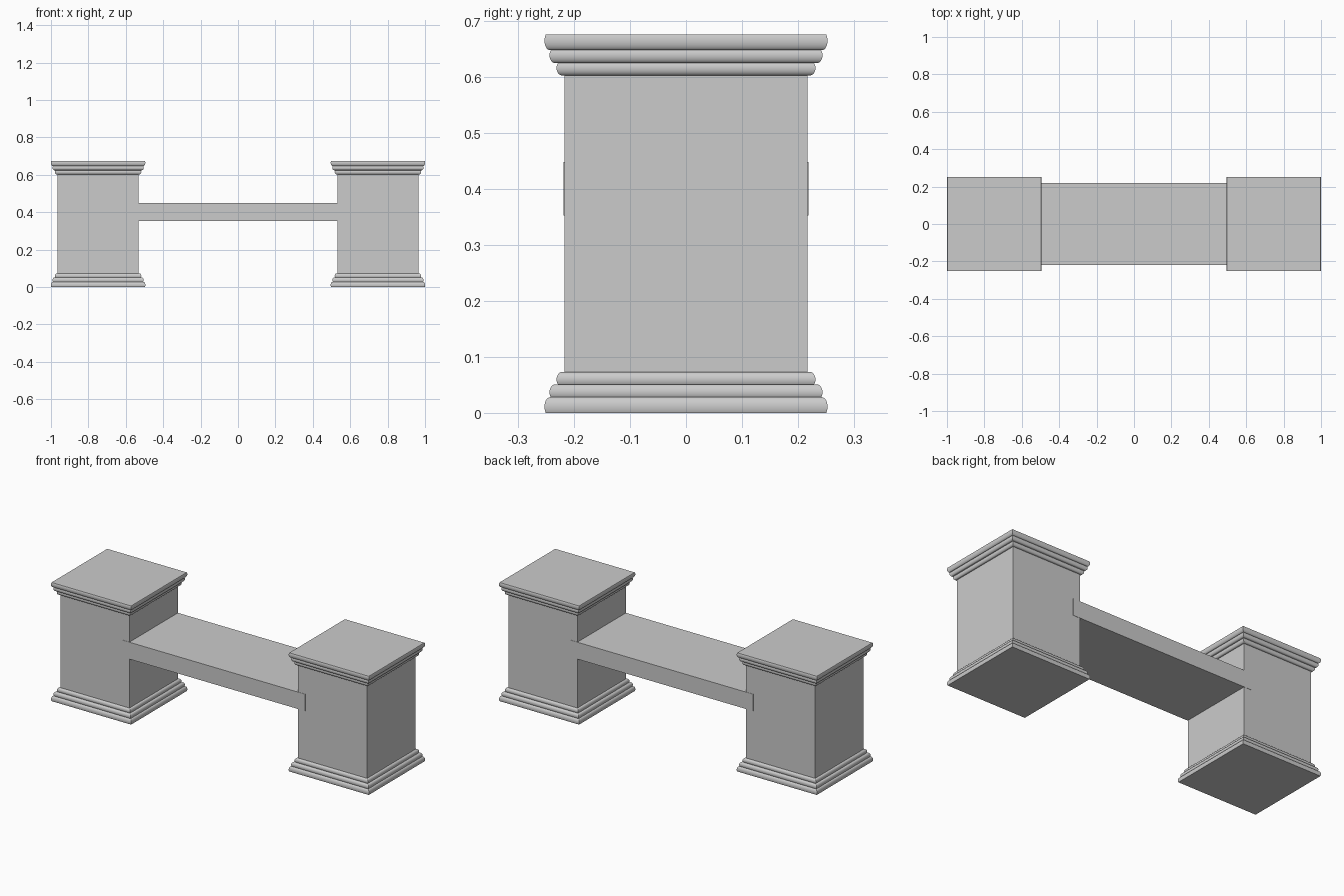
import bpy, bmesh, math

if "Cube" in bpy.data.objects:
    bpy.data.objects.remove(bpy.data.objects["Cube"])

PILLAR_X = 0.748
HEIGHT = 0.675
SHAFT = 0.217


def make_object(name, bm, mirror=False):
    bmesh.ops.recalc_face_normals(bm, faces=bm.faces[:])
    mesh = bpy.data.meshes.new(name)
    bm.to_mesh(mesh)
    bm.free()
    obj = bpy.data.objects.new(name, mesh)
    bpy.context.collection.objects.link(obj)
    if mirror:
        obj.modifiers.new("mirror_x", 'MIRROR').use_axis[0] = True
    return obj


def box(name, x0, x1, y0, y1, z0, z1, mirror=False):
    bm = bmesh.new()
    bmesh.ops.create_cube(bm, size=1)
    for v in bm.verts:
        v.co = ((x0 + x1) / 2 + v.co.x * (x1 - x0),
                (y0 + y1) / 2 + v.co.y * (y1 - y0),
                (z0 + z1) / 2 + v.co.z * (z1 - z0))
    return make_object(name, bm, mirror)


def moulding_profile():
    # three stacked rounded steps: half width, bottom, top
    points = []
    for r, z0, z1 in ((0.2525, 0, 0.028), (0.2435, 0.028, 0.051), (0.231, 0.051, 0.073)):
        low = math.radians(-40)
        rv = (z1 - z0) / (1 - math.sin(low))
        for i in range(11):
            a = low + (math.pi / 2 - low) * i / 10
            points.append((r - 0.010 + 0.010 * math.cos(a), z1 - rv + rv * math.sin(a)))
    return points


def moulding(name, upside_down):
    # square rings lofted along the profile, with mitred corners
    bm = bmesh.new()
    rings = []
    for r, z in moulding_profile():
        z = HEIGHT - z if upside_down else z
        rings.append([bm.verts.new((PILLAR_X + sx * r, sy * r, z))
                      for sx, sy in ((-1, -1), (1, -1), (1, 1), (-1, 1))])
    for a, b in zip(rings, rings[1:]):
        for i in range(4):
            j = (i + 1) % 4
            bm.faces.new((a[i], a[j], b[j], b[i]))
    bm.faces.new(rings[0])
    bm.faces.new(rings[-1])
    obj = make_object(name, bm, mirror=True)
    obj.data.shade_smooth()
    obj.data.set_sharp_from_angle(angle=math.radians(35))


# Pillars: square shafts with stepped base and cap mouldings
box("pillar_shafts", PILLAR_X - SHAFT, PILLAR_X + SHAFT, -SHAFT, SHAFT, 0.072, HEIGHT - 0.072, True)
moulding("pillar_bases", False)
moulding("pillar_caps", True)

# Bench seat plank let into both pillars
box("seat", -0.576, 0.576, -0.2185, 0.2185, 0.352, 0.448)
